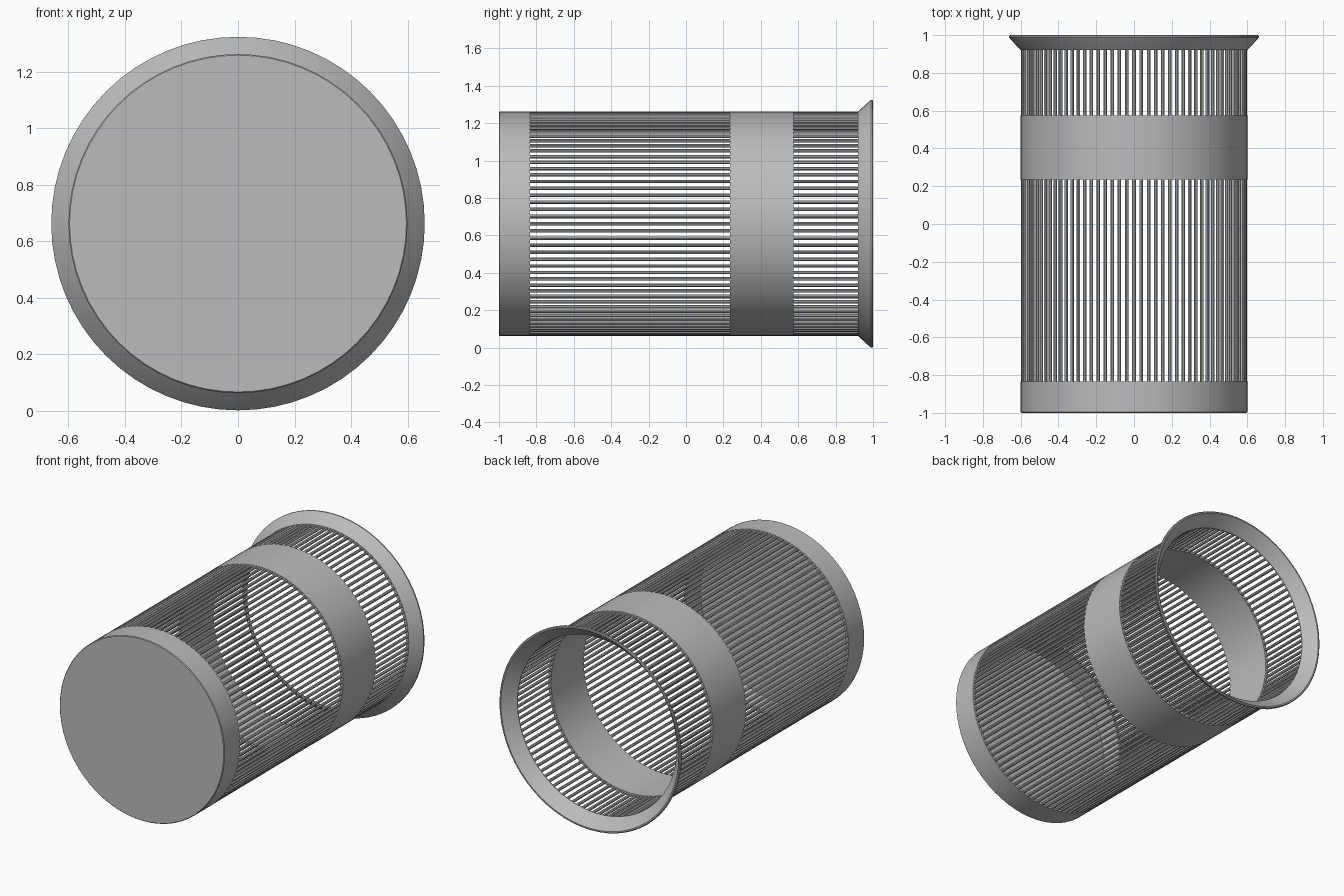
import bpy
import bmesh
import math
from mathutils import Matrix, Vector

cube = bpy.data.objects.get("Cube")
if cube:
    bpy.data.objects.remove(cube, do_unlink=True)

CENTRE_Z = 0.662   # height of the horizontal axis
R_OUT = 0.60
R_IN = 0.58
SEGMENTS = 64
BARS = 96

grey = bpy.data.materials.new("grey")
grey.use_nodes = True
colour = (0.5, 0.5, 0.5, 1.0)
grey.diffuse_color = colour
grey.node_tree.nodes["Principled BSDF"].inputs["Base Color"].default_value = colour


def finish(name, bm):
    bmesh.ops.recalc_face_normals(bm, faces=bm.faces)
    mesh = bpy.data.meshes.new(name)
    bm.to_mesh(mesh)
    bm.free()
    mesh.materials.append(grey)
    obj = bpy.data.objects.new(name, mesh)
    bpy.context.collection.objects.link(obj)
    obj.location.z = CENTRE_Z
    bpy.ops.object.select_all(action='DESELECT')
    obj.select_set(True)
    bpy.context.view_layer.objects.active = obj
    bpy.ops.object.shade_smooth_by_angle(angle=math.radians(30))
    return obj


def lathe(name, profile, closed=True):
    """Spin (radius, y) points around the y axis."""
    bm = bmesh.new()
    verts = [bm.verts.new((0, y, r)) for r, y in profile]
    edges = [bm.edges.new(pair) for pair in zip(verts, verts[1:])]
    if closed:
        edges.append(bm.edges.new((verts[-1], verts[0])))
    bmesh.ops.spin(bm, geom=verts + edges, cent=(0, 0, 0), axis=(0, 1, 0),
                   angle=math.tau, steps=SEGMENTS, use_duplicate=False)
    bmesh.ops.remove_doubles(bm, verts=bm.verts, dist=1e-4)
    return finish(name, bm)


def bar_ring(name, y0, y1, radius=0.0095):
    """Ring of thin round bars running along y."""
    bm = bmesh.new()
    for i in range(BARS):
        spin = Matrix.Rotation(math.tau * i / BARS, 4, 'Y')
        place = Matrix.Translation(Vector((0, (y0 + y1) / 2, R_OUT - 0.01)))
        lay = Matrix.Rotation(math.pi / 2, 4, 'X')
        bmesh.ops.create_cone(bm, cap_ends=True, segments=8,
                              radius1=radius, radius2=radius,
                              depth=y1 - y0, matrix=spin @ place @ lay)
    return finish(name, bm)


# Closed cup at the front end
lathe("end_cap", [(0, -1.0), (R_OUT - 0.004, -1.0), (R_OUT, -0.996),
                  (R_OUT, -0.835), (R_IN, -0.835), (R_IN, -0.98), (0, -0.98)],
      closed=False)

# Solid band around the body
lathe("middle_band", [(R_OUT, 0.235), (R_OUT, 0.575), (R_IN, 0.575), (R_IN, 0.235)])

# Flared rim at the open back end
lathe("flared_rim", [(R_OUT, 0.92), (0.655, 0.98), (0.661, 0.988), (0.661, 0.996),
                     (0.656, 1.0), (0.648, 1.0), (R_IN, 0.925), (R_IN, 0.92)])

# Bars between the solid parts
bar_ring("long_bars", -0.84, 0.24)
bar_ring("short_bars", 0.57, 0.925)
